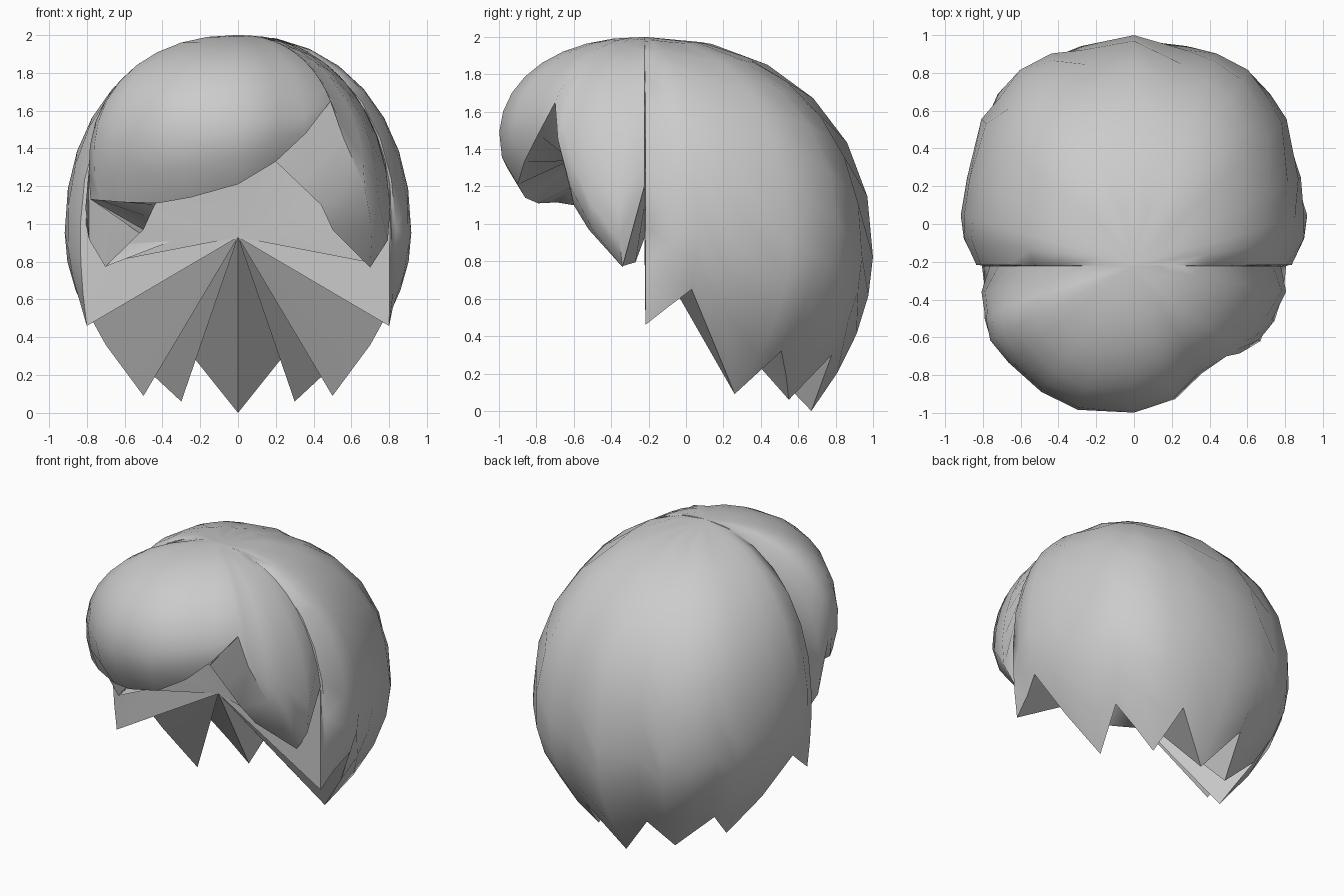
import bpy, bmesh
from math import pi, sin, cos, acos, hypot
from mathutils import Vector

if "Cube" in bpy.data.objects:
    bpy.data.objects.remove(bpy.data.objects["Cube"])

CY, TOP, N = -0.22, 2.0, 2.17         # pole position, crown height, roundness
CENTRE = Vector((0, CY, 0.93))        # point where the underside converges
ROWS = 10

# Locks of the back half: rim x, y, z, widest radius, height of widest point
back = [
    (.80, -.217, .46, .835, .95), (.82, -.09, .56, .915, .95), (.86, .03, .65, .955, .95),
    (.70, .15, .36, 1.0, .93), (.50, .26, .09, 1.12, .90), (.58, .51, .32, 1.16, .87),
    (.44, .535, .19, 1.205, .86), (.30, .55, .06, 1.205, .85), (.24, .78, .30, 1.195, .85),
]
nape = [(0, .67, 0, 1.22, .85)]
mirrored = [(-x, y, z, r, h) for x, y, z, r, h in reversed(back)]

# Front half, left to right: side lock, swept fringe, parting notch, side lock
# The sixth value is the x of the inner hairline point behind the rim
front = [
    (-.805, -.223, 1.0, .835, .96), (-.70, -.34, .77, .82, 1.03, -.70),
    (-.68, -.435, 1.13, .83, 1.24, -.52), (-.78, -.50, 1.13, .84, 1.30, -.50),
    (-.73, -.60, 1.125, .86, 1.36, -.47), (-.61, -.69, 1.115, .84, 1.40, -.44),
    (-.42, -.79, 1.11, .83, 1.43, -.33), (-.25, -.86, 1.14, .82, 1.45, -.22),
    (0, -.90, 1.21, .78, 1.45, -.05), (.20, -.865, 1.33, .74, 1.45, .08),
    (.36, -.79, 1.48, .70, 1.43, .15), (.49, -.70, 1.65, .75, 1.33, .20),
    (.56, -.685, 1.45, .75, 1.27, .32), (.67, -.62, 1.20, .79, 1.18, .44),
    (.71, -.50, .97, .80, 1.08, .50), (.70, -.34, .77, .82, 1.0, .70),
    (.805, -.223, 1.20, .835, .96),
]
meridians = back + nape + mirrored + front

# Arch of the hairline above the face: |x|, y, z
arch = [(0, -.60, 1.36), (.20, -.60, 1.33), (.44, -.60, 1.10), (.50, -.52, .97), (.71, -.33, .765)]


def hairline(x):
    for (x0, y0, z0), (x1, y1, z1) in zip(arch, arch[1:]):
        if abs(x) <= x1:
            t = (abs(x) - x0) / (x1 - x0)
            return Vector((x, y0 + (y1 - y0) * t, z0 + (z1 - z0) * t))


def strand(x, y, z, radius, zc):
    """Points from the crown down to one rim point."""
    rim = hypot(x, y - CY)
    dx, dy = x / rim, (y - CY) / rim
    if z > zc:
        end = acos(((z - zc) / (TOP - zc)) ** (N / 2))
        radius = rim / sin(end) ** (2 / N)
    else:
        end = pi / 2 + (zc - z) * 1.3
    pts = []
    for i in range(1, ROWS + 1):
        s = end * i / ROWS
        if s <= pi / 2:
            r = radius * sin(s) ** (2 / N)
            h = zc + (TOP - zc) * max(cos(s), 0) ** (2 / N)
        else:
            t = (s - pi / 2) / (end - pi / 2)
            r = radius + (rim - radius) * t * t
            h = zc + (z - zc) * t
        pts.append(Vector((dx * r, CY + dy * r, h)))
    return pts


def underside(m, rim):
    """Two inner points: hairline and forehead wall, or steps of the hollow."""
    if len(m) > 5:
        p = hairline(m[5])
        return [p, Vector((p.x, CY - .05, p.z + .02))]
    return [rim.lerp(CENTRE, .4), rim.lerp(CENTRE, .7)]


bm = bmesh.new()
crown = bm.verts.new((0, CY, TOP))
centre = bm.verts.new(CENTRE)
columns = []
for m in meridians:
    pts = strand(*m[:5])
    pts += underside(m, pts[-1])
    columns.append([bm.verts.new(p) for p in pts])

# Outer shell and underside
for a, b in zip(columns, columns[1:] + columns[:1]):
    bm.faces.new((crown, a[0], b[0]))
    for i in range(len(a) - 1):
        bm.faces.new((a[i], a[i + 1], b[i + 1], b[i]))
    bm.faces.new((a[-1], centre, b[-1]))
bmesh.ops.recalc_face_normals(bm, faces=bm.faces)

mesh = bpy.data.meshes.new("hair")
bm.to_mesh(mesh)
bm.free()
hair = bpy.data.objects.new("hair", mesh)
bpy.context.collection.objects.link(hair)
bpy.context.view_layer.objects.active = hair
hair.select_set(True)
bpy.ops.object.shade_smooth_by_angle(angle=pi * 50 / 180)
